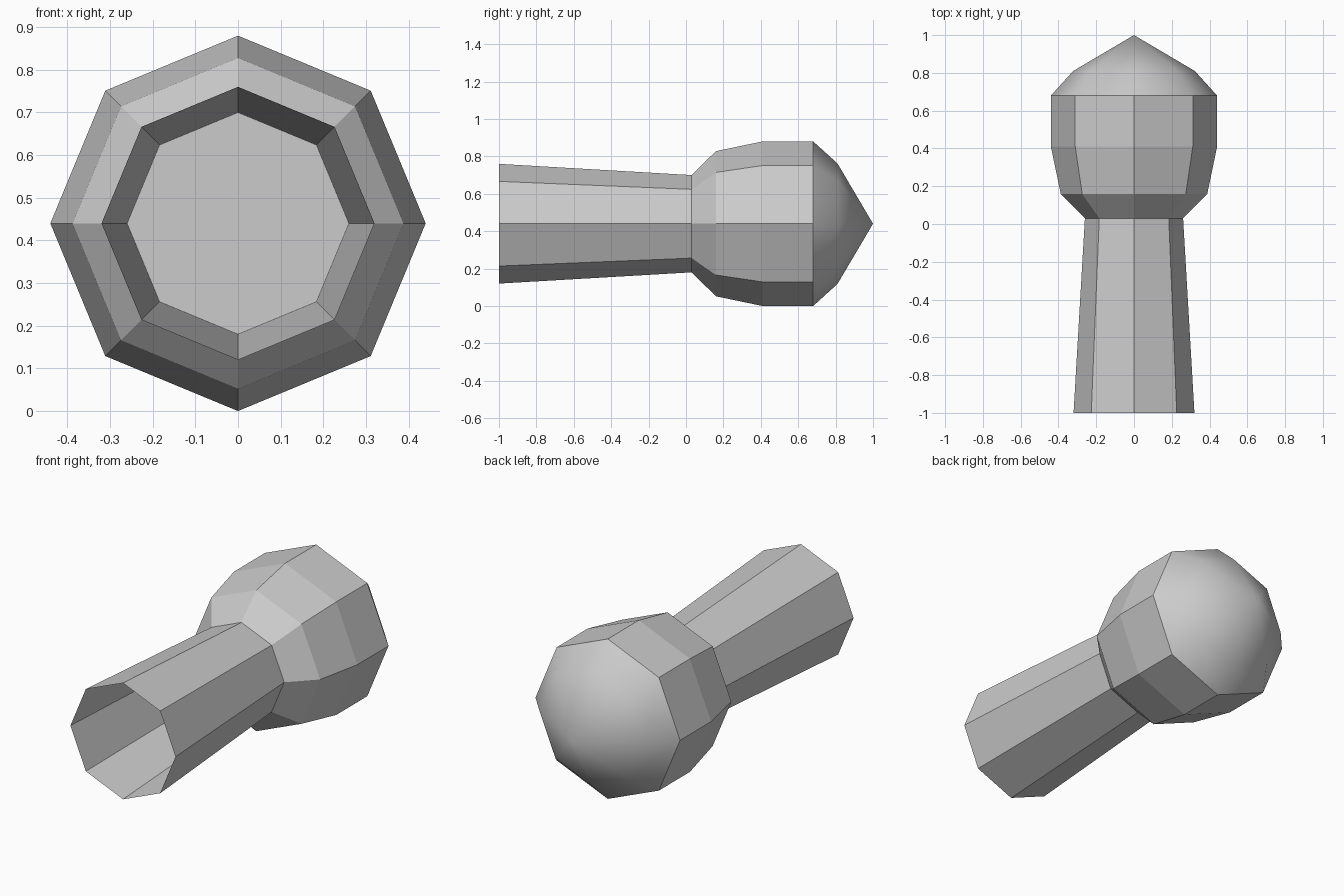
import bpy, bmesh, math

if "Cube" in bpy.data.objects:
    bpy.data.objects.remove(bpy.data.objects["Cube"])

SIDES = 8
AXIS_Z = 0.44

grey = bpy.data.materials.new("plain grey")
grey.diffuse_color = (0.6, 0.6, 0.6, 1)
grey.use_nodes = True
grey.node_tree.nodes["Principled BSDF"].inputs["Base Color"].default_value = grey.diffuse_color


def lathe(name, profile, smooth_from=None, cap_start=False):
    """Spin (y, radius) points around the y direction at height AXIS_Z."""
    bm = bmesh.new()
    rings = []
    for y, r in profile:
        if r == 0:
            rings.append([bm.verts.new((0, y, AXIS_Z))] * SIDES)
        else:
            angles = [2 * math.pi * i / SIDES for i in range(SIDES)]
            rings.append([bm.verts.new((r * math.cos(a), y, AXIS_Z + r * math.sin(a)))
                          for a in angles])
    for k, (a, b) in enumerate(zip(rings, rings[1:])):
        for i in range(SIDES):
            j = (i + 1) % SIDES
            corners = [a[i], b[i], b[j], a[j]]
            face = bm.faces.new(list(dict.fromkeys(corners)))
            face.smooth = smooth_from is not None and profile[k][0] >= smooth_from
    if cap_start:
        bm.faces.new(rings[0])
    # keep flat and smooth areas separated by sharp edges
    for e in bm.edges:
        e.smooth = all(f.smooth for f in e.link_faces)
    mesh = bpy.data.meshes.new(name)
    bm.to_mesh(mesh)
    bm.free()
    mesh.materials.append(grey)
    obj = bpy.data.objects.new(name, mesh)
    bpy.context.collection.objects.link(obj)
    return obj


# open, slightly flared tube
lathe("handle_tube", [(-1.0, 0.32), (0.03, 0.26)])

# faceted head with closed back and smooth pointed dome
lathe("bulb_head",
      [(0.03, 0.26), (0.16, 0.388), (0.41, 0.44), (0.68, 0.44), (0.81, 0.322), (1.0, 0)],
      smooth_from=0.68, cap_start=True)
